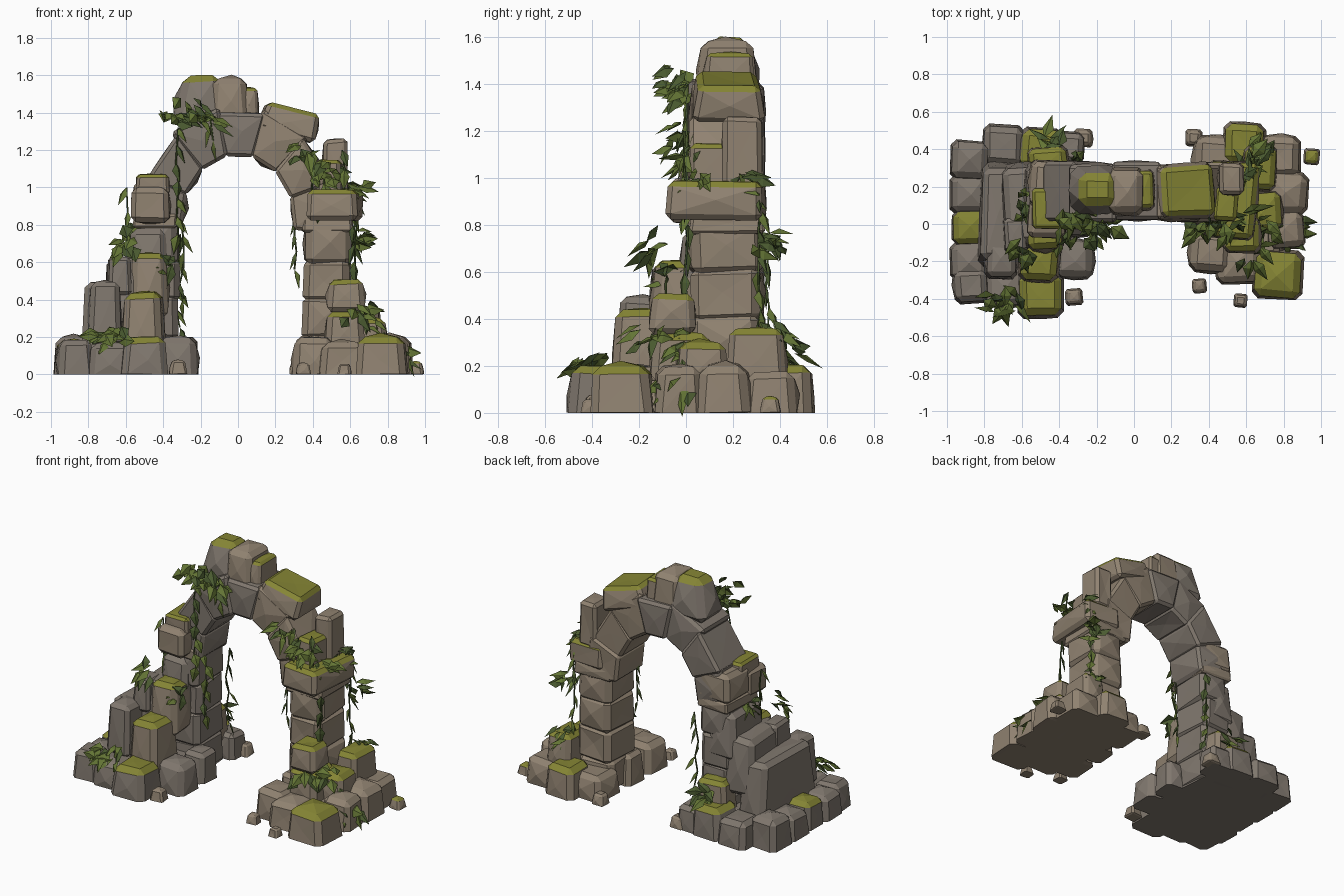
import bpy, bmesh, math, random
from mathutils import Vector, Matrix

if "Cube" in bpy.data.objects:
    bpy.data.objects.remove(bpy.data.objects["Cube"])

random.seed(7)
R = random.uniform


def material(name, rgb):
    m = bpy.data.materials.new(name)
    m.diffuse_color = (*rgb, 1)
    m.use_nodes = True
    m.node_tree.nodes["Principled BSDF"].inputs["Base Color"].default_value = m.diffuse_color
    return m


WARM = material("warm_stone", (0.28, 0.225, 0.165))
GREY = material("grey_stone", (0.215, 0.185, 0.155))
MOSS = material("moss", (0.235, 0.235, 0.035))
LEAF = material("leaf", (0.125, 0.175, 0.035))
DARK = material("dark_leaf", (0.07, 0.105, 0.03))


def add_object(name, bm, mats):
    me = bpy.data.meshes.new(name)
    bm.to_mesh(me)
    bm.free()
    for m in mats:
        me.materials.append(m)
    ob = bpy.data.objects.new(name, me)
    bpy.context.collection.objects.link(ob)
    return ob


def block(name, corners, stone, moss=False, chamfer=0.03, bulge=0.012):
    """Chamfered, faceted stone from 8 corners (bit order x, y, z)."""
    bm = bmesh.new()
    v = [bm.verts.new(c) for c in corners]
    for f in ("0231", "4576", "0154", "2673", "0462", "1375"):
        bm.faces.new([v[int(i)] for i in f])
    bmesh.ops.recalc_face_normals(bm, faces=bm.faces)
    bmesh.ops.bevel(bm, geom=bm.edges[:], offset=chamfer, segments=1, affect='EDGES',
                    profile=0.5, clamp_overlap=True)
    bm.normal_update()
    big = sorted(bm.faces, key=lambda f: -f.calc_area())[:6]
    normals = [f.normal.copy() for f in big]
    for f, n in zip(big, normals):
        centre = bmesh.ops.poke(bm, faces=[f])["verts"][0]
        centre.co += n * R(0.2, 1) * bulge + Vector((R(-1, 1), R(-1, 1), R(-1, 1))) * bulge
    for p in bm.verts:
        p.co.z = max(p.co.z, 0.0)
    bm.normal_update()
    if moss:
        for f in bm.faces:
            f.material_index = int(f.normal.z > 0.5)
    return add_object(name, bm, [stone, MOSS])


def rock(name, x0, x1, y0, y1, z0, z1, stone=WARM, moss=False, taper=0.86, tilt=0.0):
    """Rough boulder filling the given bounds, narrower at the top."""
    c = Vector((x0 + x1, y0 + y1, z0 + z1)) / 2
    h = Vector((x1 - x0, y1 - y0, z1 - z0)) / 2
    rot = Matrix.Rotation(R(-0.09, 0.09), 3, 'Z') @ Matrix.Rotation(tilt, 3, 'Y')
    pts = []
    for i in range(8):
        k = taper if i & 4 else 1.0
        p = Vector(((1 if i & 1 else -1) * h.x * k * R(0.92, 1.02),
                    (1 if i & 2 else -1) * h.y * k * R(0.92, 1.02),
                    (1 if i & 4 else -1) * h.z * R(0.9, 1.03)))
        pts.append(c + rot @ p)
    return block(name, pts, stone, moss, 0.28 * min(h), 0.12 * min(h))


# Ground ring boulders: centre x, centre y, half width
left_base = [(-.70, .42, .12), (-.50, .40, .12), (-.35, .41, .09), (-.88, .34, .11), (-.88, .16, .11),
             (-.88, -.02, .10), (-.88, -.20, .11), (-.87, -.33, .10), (-.69, -.33, .12),
             (-.50, -.38, .13), (-.32, -.19, .11), (-.30, .02, .09)]
right_base = [(.44, .35, .13), (.59, .43, .12), (.78, .36, .12), (.82, .16, .12), (.81, -.03, .11),
              (.77, -.27, .14), (.56, -.20, .13), (.41, -.15, .12), (.39, .08, .09)]
for side, base, stone in (("left", left_base, GREY), ("right", right_base, WARM)):
    for i, (x, y, r) in enumerate(base):
        rock(f"{side}_base_boulder_{i}", x - r, x + r, y - r, y + r, -.04, R(.16, .21), stone, i % 4 == 1)
rock("left_base_core", -.88, -.3, -.32, .38, -.04, .14, GREY)
rock("right_base_core", .38, .82, -.22, .38, -.04, .14)

# Stepped slabs buttressing the left pillar
for i in range(3):
    x = -.83 + .12 * i
    rock(f"left_step_{i}", x, x + .22, -.24 + .1 * i, .34, .05 + .2 * i, .49 + .145 * i, GREY)

# Rubble leaning on each pillar: bounds in x, y, z
rubble = [(-.80, -.62, -.30, -.08, .15, .49), (-.70, -.57, -.16, .05, .42, .63),
          (-.62, -.39, -.32, -.05, .08, .44), (-.58, -.37, -.15, .08, .3, .66),
          (-.58, -.34, .24, .42, .1, .34), (.46, .68, -.16, .12, .1, .34),
          (.47, .68, -.16, .05, .33, .51), (.58, .77, .17, .43, .1, .36), (.58, .80, -.05, .18, .1, .30)]
for i, s in enumerate(rubble):
    rock(f"rubble_{i}", *s, GREY if i < 2 else WARM, i > 1)

# Pebbles
for i, (x, y) in enumerate([(-.27, .46), (-.32, -.39), (.35, -.33), (.57, -.41), (.32, .46), (.95, .36)]):
    r = R(.035, .055)
    rock(f"pebble_{i}", x - r, x + r, y - r, y + r, -.01, 1.5 * r, WARM, i == 5, 0.7)

# Pillars of stacked blocks
for side, x0, x1, stone in (("left", -.55, -.315, GREY), ("right", .345, .61, WARM)):
    for i in range(4):
        rock(f"{side}_pillar_block_{i}", x0 + R(-.01, .01), x1, .015, .33, .2 * i - .02, .2 * i + .23, stone, False, .97)

# Capitals and shoulder stones
capitals = {"left_capital_slab": (-.56, -.31, 0, .34, .78, .86),
            "left_capital_front": (-.57, -.36, -.08, .13, .81, 1.0),
            "left_capital_back": (-.56, -.31, .08, .34, .84, 1.04),
            "left_shoulder_mossy": (-.55, -.36, -.03, .2, .96, 1.07),
            "right_capital_slab": (.33, .62, .01, .34, .76, .85),
            "right_capital_mossy": (.37, .66, -.09, .34, .82, .99),
            "right_shoulder_block": (.45, .59, .15, .33, .95, 1.26),
            "right_shoulder_mossy": (.42, .56, .01, .2, .96, 1.15)}
for n, s in capitals.items():
    rock(n, *s, WARM, "mossy" in n, .95)

# Arch ring of wedge stones
for i in range(7):
    a, b = -6 + 27 * i, 21 + 27 * i
    grow, ya, yb = R(-.02, .02), R(.01, .035), R(.31, .335)
    pts = []
    for k in range(8):
        t = math.radians(b + 1.5 if k & 1 else a - 1.5)
        rx, rz = (.535 + grow, .60 + grow) if k & 4 else (.30, .355)
        pts.append((rx * math.cos(t), yb if k & 2 else ya, .82 + rz * math.sin(t)))
    block(f"arch_stone_{i}", pts, WARM if i < 3 else GREY, False, .018, .014)

# Loose mossy stones on the crown
rock("crown_moss_boulder", -.35, -.04, .05, .32, 1.32, 1.605, GREY, True, .62)
rock("crown_grey_boulder", -.15, .06, .04, .31, 1.35, 1.59)
rock("crown_small_stone", 0, .11, .07, .30, 1.34, 1.53, WARM, True)
rock("crown_moss_slab", .10, .44, .02, .335, 1.27, 1.43, WARM, True, .85, .27)


def outward(x, y):
    """Horizontal direction away from the nearest part of the arch wall."""
    dx = x - math.copysign(.47, x)
    d = Vector((dx if abs(dx) > .1 else 0, y - .17, 0))
    return d.normalized()


def leaf(bm, base, d, out, length, width):
    """Folded pointed leaf of four triangles."""
    d = d.normalized()
    side = d.cross(out + Vector((0, 0, .6))).normalized()
    n = side.cross(d)
    mid = base + d * length * .42
    co = (base, mid + side * width / 2 - n * width * .15, mid - side * width / 2 - n * width * .15,
          mid + n * width * .12, base + d * length - Vector((0, 0, length * .2)))
    v = [bm.verts.new(p) for p in co]
    shade = int(R(0, 1) > .6)
    for f in ("013", "143", "032", "342"):
        bm.faces.new([v[int(i)] for i in f]).material_index = shade


# Ivy tufts: centre and leaf count
tufts = [(-.25, 0, 1.43, 18), (-.36, .02, 1.37, 9), (-.17, 0, 1.36, 8), (.36, 0, 1.2, 10),
         (.46, 0, 1.1, 12), (.61, .02, .98, 9), (.61, .27, 1.0, 9), (.62, .34, .73, 10),
         (.66, .38, .36, 9), (.70, -.02, .30, 10), (.86, -.03, .1, 8), (.62, -.16, .34, 8),
         (-.68, -.40, .2, 18), (-.60, -.12, .71, 8), (-.38, -.06, .58, 7), (-.45, .42, .25, 8), (-.57, .15, .77, 8)]
for i, (x, y, z, count) in enumerate(tufts):
    bm, out = bmesh.new(), outward(x, y)
    for _ in range(count):
        j = Vector((R(-1, 1), R(-1, 1), R(-.8, .8))) * (.025 + .003 * count)
        d = out * .7 + Vector((R(-1, 1), R(-1, 1), R(-.9, .35)))
        leaf(bm, Vector((x, y, z)) + j, d, out, R(.09, .14), R(.06, .085))
    add_object(f"ivy_tuft_{i}", bm, [LEAF, DARK])

# Hanging vines: x, y, top, bottom
vines = [(.305, .09, .95, .56), (-.30, .07, 1.0, .4), (-.14, 0, 1.4, 1.25), (-.33, 0, 1.32, .75),
         (.45, 0, 1.15, .9), (.39, 0, 1.2, .95), (.56, 0, 1.2, 1.0), (.625, .31, .95, .35),
         (-.32, .35, .75, .25), (.63, 0, .8, .5), (-.59, .05, 1.0, .75)]
for i, (x, y, top, bottom) in enumerate(vines):
    bm, out = bmesh.new(), outward(x, y)
    cu = bpy.data.curves.new(f"vine_stem_{i}", 'CURVE')
    cu.dimensions, cu.bevel_depth, cu.bevel_resolution = '3D', .005, 0
    count = max(3, int((top - bottom) / .075))
    sp = cu.splines.new('POLY')
    sp.points.add(count - 1)
    for k in range(count):
        p = Vector((x + R(-.012, .012), y + R(-.01, .01), top + (bottom - top) * k / (count - 1)))
        sp.points[k].co = (*p, 1)
        leaf(bm, p, Vector((R(-.6, .6), R(-.3, .3), -1)) + out * .25, out, R(.075, .11), R(.045, .065))
    cu.materials.append(DARK)
    bpy.context.collection.objects.link(bpy.data.objects.new(f"vine_stem_{i}", cu))
    add_object(f"vine_leaves_{i}", bm, [LEAF, DARK])
